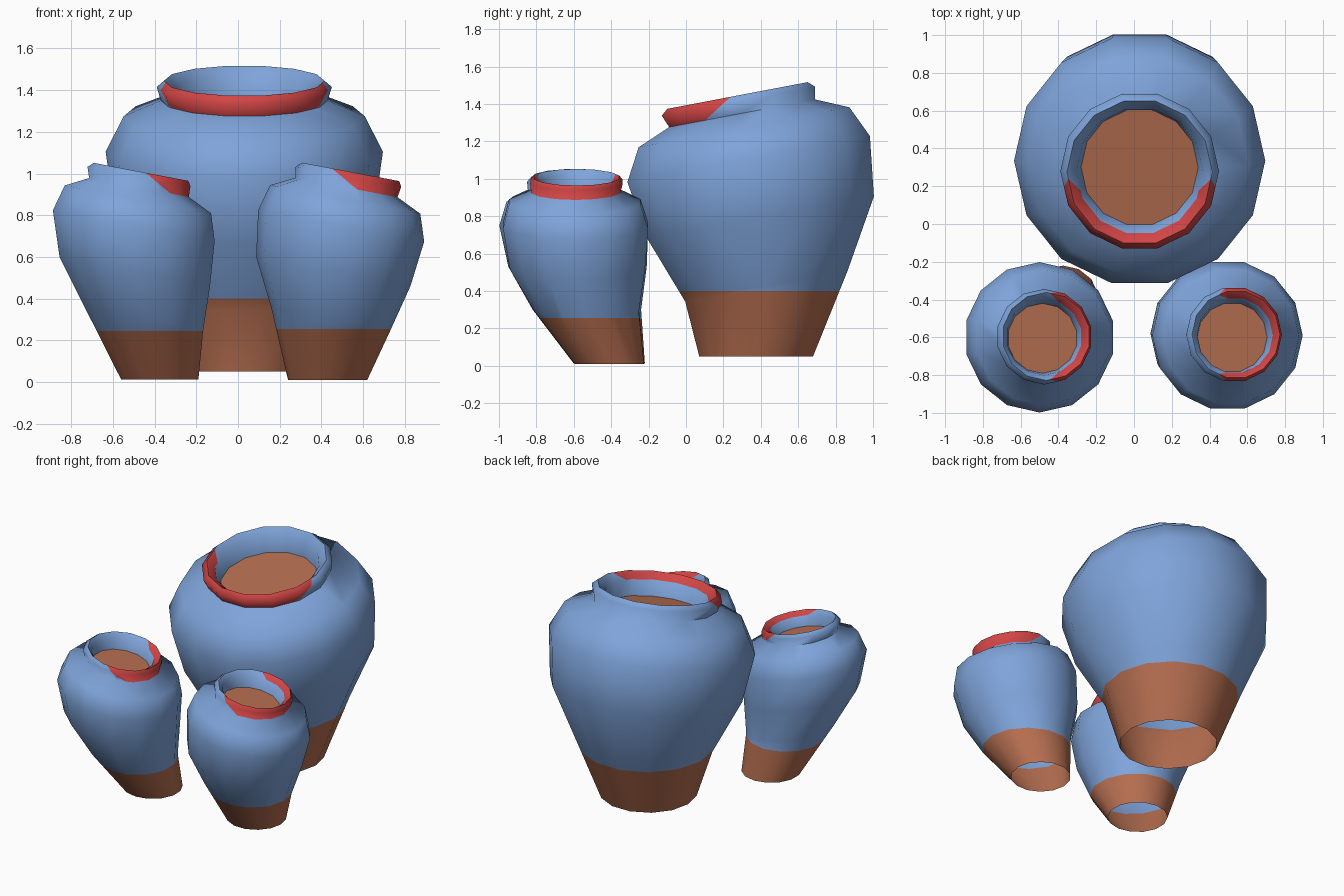
import bpy, bmesh, math
from mathutils import Vector

if "Cube" in bpy.data.objects:
    bpy.data.objects.remove(bpy.data.objects["Cube"])

SIDES = 14
SLOPE = 0.19   # how far the rings dip toward the leaning side


def material(name, rgb):
    m = bpy.data.materials.new(name)
    m.diffuse_color = (*rgb, 1)
    m.use_nodes = True
    m.node_tree.nodes["Principled BSDF"].inputs["Base Color"].default_value = m.diffuse_color
    return m


BLUE = material("blue_glaze", (0.21, 0.37, 0.70))
BROWN = material("brown_clay", (0.46, 0.155, 0.08))
RED = material("red_paint", (0.65, 0.06, 0.06))


def ring_points(ring, lean, phase, slope):
    x, y, z, r = ring
    pts = []
    for i in range(SIDES):
        a = phase + 2 * math.pi * i / SIDES
        o = Vector((r * math.cos(a), r * math.sin(a), 0))
        pts.append(Vector((x, y, z - slope * o.dot(lean))) + o)
    return pts


def finish(name, bm, mats):
    me = bpy.data.meshes.new(name)
    bm.to_mesh(me)
    bm.free()
    for m in mats:
        me.materials.append(m)
    ob = bpy.data.objects.new(name, me)
    bpy.context.collection.objects.link(ob)
    bpy.ops.object.select_all(action='DESELECT')
    ob.select_set(True)
    bpy.context.view_layer.objects.active = ob
    bpy.ops.object.shade_smooth_by_angle(angle=math.radians(80))


def cut(bm, faces, co, no):
    geom = set(faces)
    for f in faces:
        geom.update(f.edges)
        geom.update(f.verts)
    bmesh.ops.bisect_plane(bm, geom=list(geom), dist=1e-5, plane_co=co, plane_no=no)


def pot(name, rings, lean, phase, seam, paint_co, paint_tilt):
    """rings: (x, y, z, r) from the open base up over the lip and down to the throat."""
    lean = Vector(lean)
    bm = bmesh.new()
    part = bm.faces.layers.int.new("part")
    loops = [[bm.verts.new(p) for p in ring_points(r, lean, phase, SLOPE if i else 0)]
             for i, r in enumerate(rings)]
    for k, (lo, hi) in enumerate(zip(loops, loops[1:])):
        for i in range(SIDES):
            j = (i + 1) % SIDES
            f = bm.faces.new((lo[i], lo[j], hi[j], hi[i]))
            f[part] = 1 if 5 <= k <= 7 else (2 if k < 3 else 0)   # 1 = lip, 2 = foot
    # bare clay foot below a level seam, painted arc on the low side of the lip
    seam_co = Vector((0, 0, seam))
    paint_co = Vector(paint_co)
    paint_no = (lean + Vector((0, 0, paint_tilt))).normalized()
    cut(bm, [f for f in bm.faces if f[part] == 2], seam_co, Vector((0, 0, 1)))
    cut(bm, [f for f in bm.faces if f[part] == 1], paint_co, paint_no)
    for f in bm.faces:
        c = f.calc_center_median()
        if f[part] == 2 and c.z < seam:
            f.material_index = 1
        elif f[part] == 1 and (c - paint_co).dot(paint_no) > 0:
            f.material_index = 2
    finish(name, bm, (BLUE, BROWN, RED))

    # brown filling that closes the throat
    bm = bmesh.new()
    bm.faces.new([bm.verts.new(p) for p in ring_points(rings[-1], lean, phase, SLOPE)])
    finish(name + "_filling", bm, (BROWN,))


pot("large_pot",
    [(0.03, 0.375, 0.05, 0.312), (0.03, 0.43, 0.425, 0.445), (0.03, 0.40, 0.79, 0.62),
     (0.03, 0.335, 1.105, 0.665), (0.03, 0.31, 1.275, 0.578), (0.03, 0.30, 1.35, 0.40),
     (0.03, 0.28, 1.415, 0.42), (0.03, 0.275, 1.445, 0.385), (0.03, 0.28, 1.40, 0.335),
     (0.03, 0.30, 1.30, 0.31)],
    (0, -1, 0), 0, 0.40, (0, 0.10, 1.31), 1.08)

pot("right_small_pot",
    [(0.43, -0.41, 0.01, 0.19), (0.445, -0.53, 0.30, 0.285), (0.457, -0.58, 0.53, 0.37),
     (0.495, -0.59, 0.75, 0.398), (0.514, -0.595, 0.876, 0.36), (0.52, -0.59, 0.933, 0.245),
     (0.53, -0.585, 0.985, 0.253), (0.54, -0.585, 1.008, 0.233), (0.535, -0.59, 0.98, 0.20),
     (0.52, -0.60, 0.91, 0.185)],
    (1, 0, 0), 0, 0.255, (0.60, 0, 0.90), 1.2)

pot("left_small_pot",
    [(-0.375, -0.41, 0.012, 0.19), (-0.45, -0.53, 0.30, 0.29), (-0.495, -0.58, 0.53, 0.37),
     (-0.50, -0.60, 0.75, 0.398), (-0.48, -0.60, 0.876, 0.36), (-0.475, -0.60, 0.933, 0.245),
     (-0.475, -0.597, 0.985, 0.253), (-0.465, -0.595, 1.008, 0.233), (-0.475, -0.60, 0.98, 0.20),
     (-0.485, -0.605, 0.91, 0.185)],
    (1, 0, 0), math.pi / SIDES, 0.245, (-0.33, 0, 0.91), 1.2)
